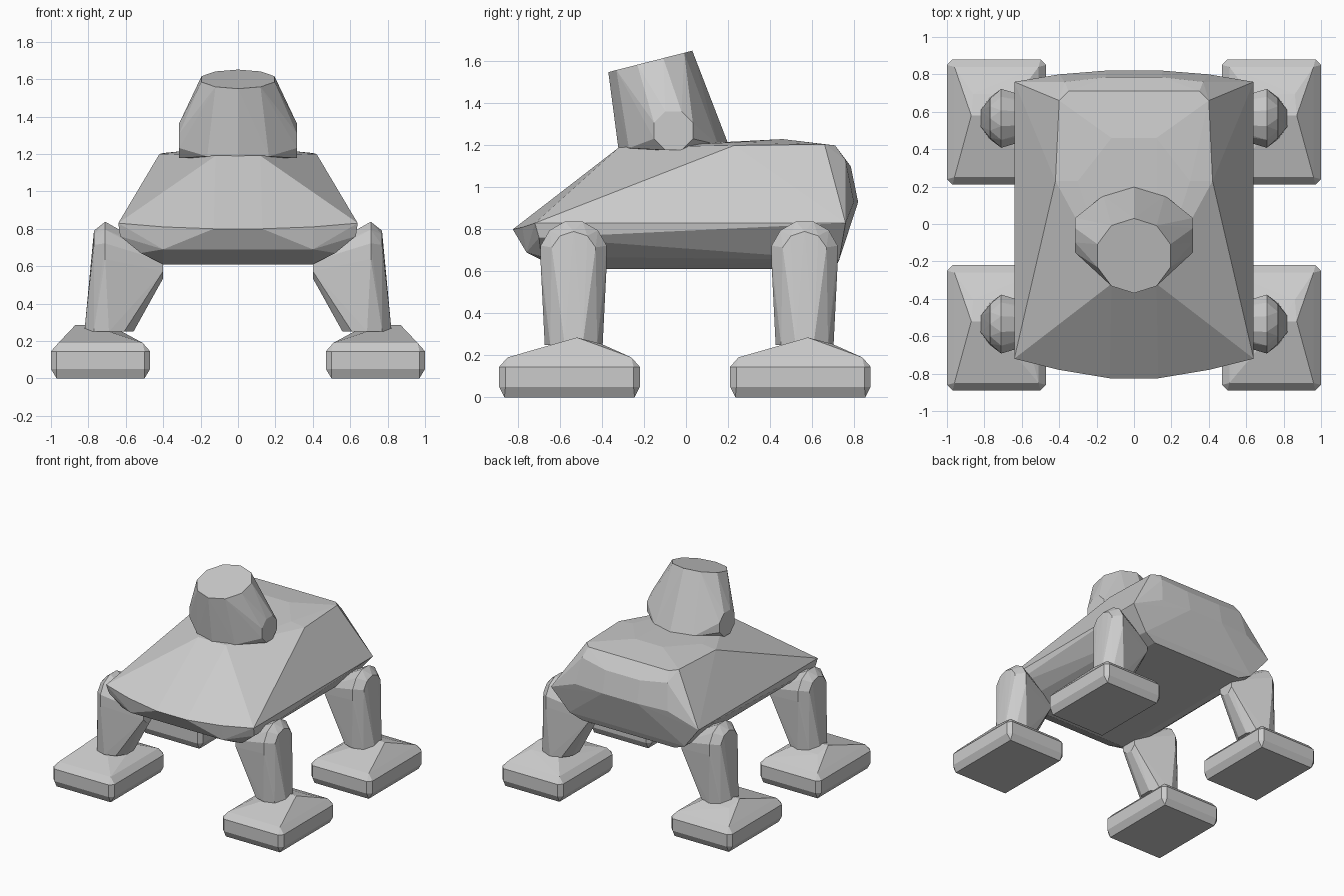
import bpy, bmesh
from math import cos, sin, pi, radians
from mathutils import Vector

if "Cube" in bpy.data.objects:
    bpy.data.objects.remove(bpy.data.objects["Cube"])


def hull(name, pts):
    """Flat-shaded faceted solid wrapped around a few guide points."""
    bm = bmesh.new()
    for p in pts:
        bm.verts.new(p)
    bmesh.ops.remove_doubles(bm, verts=bm.verts[:], dist=0.001)
    bmesh.ops.convex_hull(bm, input=bm.verts[:])
    loose = [v for v in bm.verts if not v.link_faces]
    bmesh.ops.delete(bm, geom=loose, context='VERTS')
    bmesh.ops.dissolve_limit(bm, angle_limit=radians(1), verts=bm.verts[:], edges=bm.edges[:])
    bmesh.ops.recalc_face_normals(bm, faces=bm.faces[:])
    me = bpy.data.meshes.new(name)
    bm.to_mesh(me)
    bm.free()
    ob = bpy.data.objects.new(name, me)
    bpy.context.collection.objects.link(ob)
    return ob


def both(pts):
    return [(s * x, y, z) for x, y, z in pts for s in (1, -1)]


def ring(c, u, v, n, phase=0.5):
    c, u, v = Vector(c), Vector(u), Vector(v)
    return [c + u * cos(2 * pi * (i + phase) / n) + v * sin(2 * pi * (i + phase) / n)
            for i in range(n)]


# Body: wide waist, sloping front, rounded rump
hull("body", both([
    (0.64, -0.72, 0.83), (0.64, 0.76, 0.83), (0.63, -0.70, 0.76),
    (0.40, -0.78, 0.81), (0.13, -0.825, 0.80), (0.40, -0.76, 0.69), (0.52, -0.69, 0.67),
    (0.50, 0.73, 0.655), (0.40, -0.60, 0.61), (0.40, 0.71, 0.61),
    (0.12, -0.32, 1.19), (0.42, 0.23, 1.20), (0.30, 0.23, 1.215), (0.12, 0.46, 1.23),
    (0.40, 0.66, 1.205), (0.35, 0.71, 1.20), (0.37, 0.76, 1.13),
    (0.40, 0.80, 0.93), (0.15, 0.82, 0.93), (0.15, 0.785, 1.10)]))

# Head: tilted tapered drum with small side discs
head = ring((0, -0.17, 1.60), (0.205, 0, 0), (0, 0.20, 0.051), 10)
head += ring((0, -0.06, 1.195), (0.28, 0, 0), (0, 0.262, 0.01), 10)
for s in (1, -1):
    head += ring((s * 0.315, -0.06, 1.27), (0, 0.10, 0), (0, 0, 0.10), 8)
hull("head", head)

# Legs and feet: one design, mirrored left to right and repeated front to back
for end, y in (("front", -0.535), ("rear", 0.565)):
    for side, s in (("right", -1), ("left", 1)):
        leg = ring((0.71, y, 0.68), (0, 0.163, 0), (0, 0, 0.163), 12)
        leg += ring((0.77, y, 0.68), (0, 0.11, 0), (0, 0, 0.11), 10)
        leg += ring((0.40, y, 0.60), (0, 0.07, 0), (0, 0, 0.07), 8)
        leg += ring((0.69, y, 0.25), (0.138, 0, 0), (0, 0.138, 0), 10)
        hull(f"{end}_{side}_leg", [(s * p[0], p[1], p[2]) for p in leg])

        fy = y - 0.02
        foot = [(0.79, y + 0.015, 0.285), (0.87, y + 0.015, 0.285),
                (0.62, y + 0.13, 0.25), (0.86, y + 0.13, 0.255)]
        # chamfered sole block: (half x, half y, height)
        for hx, hy, z in ((0.235, 0.31, 0), (0.265, 0.305, 0.05), (0.235, 0.335, 0.05),
                          (0.265, 0.305, 0.145), (0.235, 0.335, 0.145), (0.225, 0.295, 0.19)):
            foot += [(0.735 + a * hx, fy + b * hy, z) for a in (1, -1) for b in (1, -1)]
        hull(f"{end}_{side}_foot", [(s * p[0], p[1], p[2]) for p in foot])
